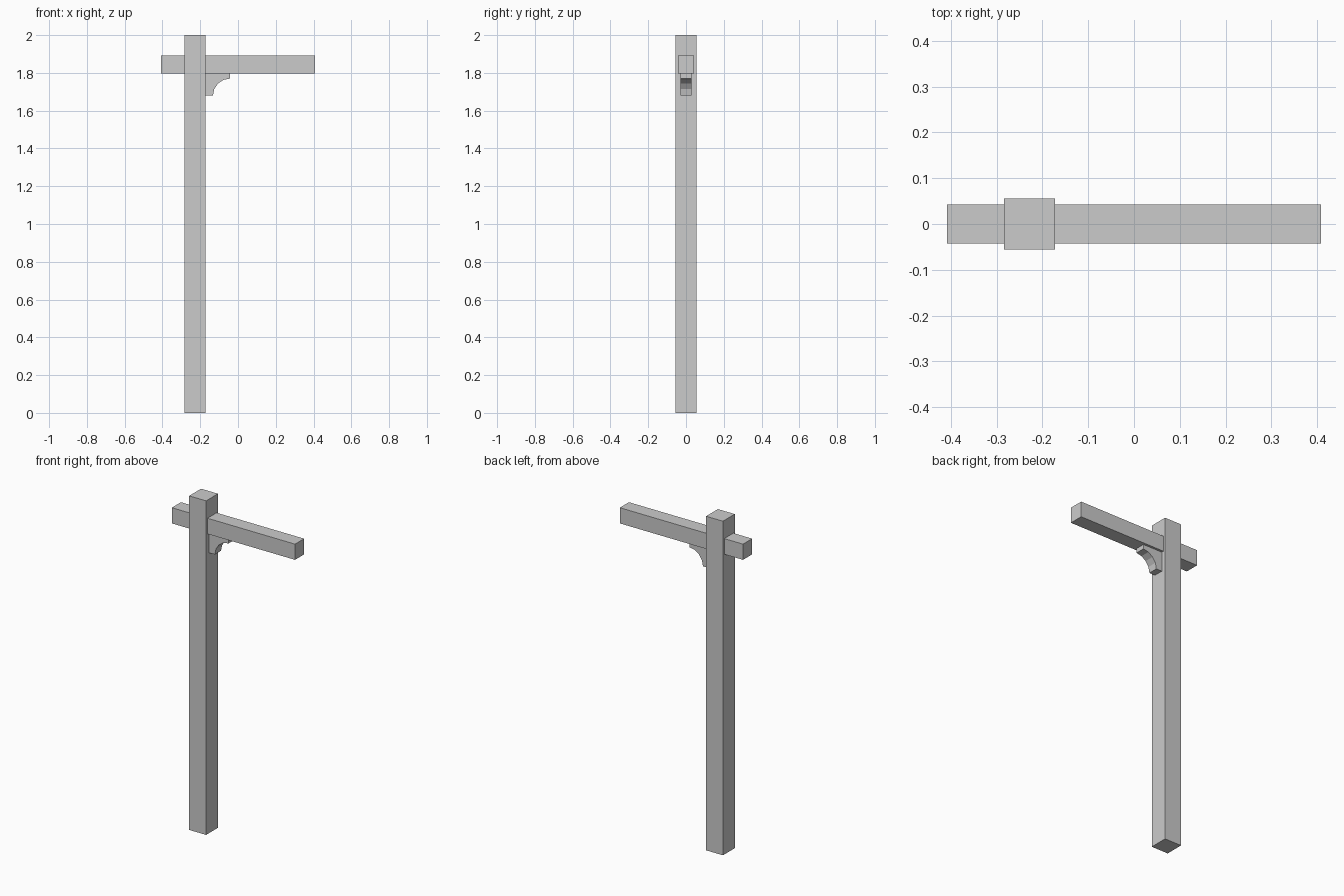
import bpy, bmesh, math

if "Cube" in bpy.data.objects:
    bpy.data.objects.remove(bpy.data.objects["Cube"])


def box(name, x0, x1, y0, y1, z0, z1):
    bpy.ops.mesh.primitive_cube_add(
        size=1, location=((x0 + x1) / 2, (y0 + y1) / 2, (z0 + z1) / 2))
    ob = bpy.context.object
    ob.name = name
    ob.scale = (x1 - x0, y1 - y0, z1 - z0)
    bpy.ops.object.transform_apply(location=False, rotation=False, scale=True)
    return ob


def extruded_profile(name, points, half_depth):
    # Profile in the xz plane, extruded along y
    bm = bmesh.new()
    face = bm.faces.new([bm.verts.new((x, -half_depth, z)) for x, z in points])
    ext = bmesh.ops.extrude_face_region(bm, geom=[face])
    moved = [v for v in ext["geom"] if isinstance(v, bmesh.types.BMVert)]
    bmesh.ops.translate(bm, verts=moved, vec=(0, 2 * half_depth, 0))
    bmesh.ops.recalc_face_normals(bm, faces=bm.faces)
    mesh = bpy.data.meshes.new(name)
    bm.to_mesh(mesh)
    bm.free()
    ob = bpy.data.objects.new(name, mesh)
    bpy.context.collection.objects.link(ob)
    return ob


# Upright post
post_left, post_right, post_half = -0.284, -0.172, 0.056
box("post", post_left, post_right, -post_half, post_half, 0, 2)

# Horizontal arm passing through the post
arm_bottom = 1.797
box("arm", -0.408, 0.408, -0.043, 0.043, arm_bottom, 1.891)

# Curved bracket under the arm: concave quarter arc with four flat facets
tip_x, foot_z, radius, steps = -0.042, 1.679, 0.091, 4
arc = [(tip_x - radius * math.cos(a), foot_z + radius * math.sin(a))
       for a in (i * math.pi / 2 / steps for i in range(steps + 1))]
extruded_profile("bracket",
                 [(tip_x, arm_bottom), (post_right, arm_bottom),
                  (post_right, foot_z)] + arc, 0.029)
